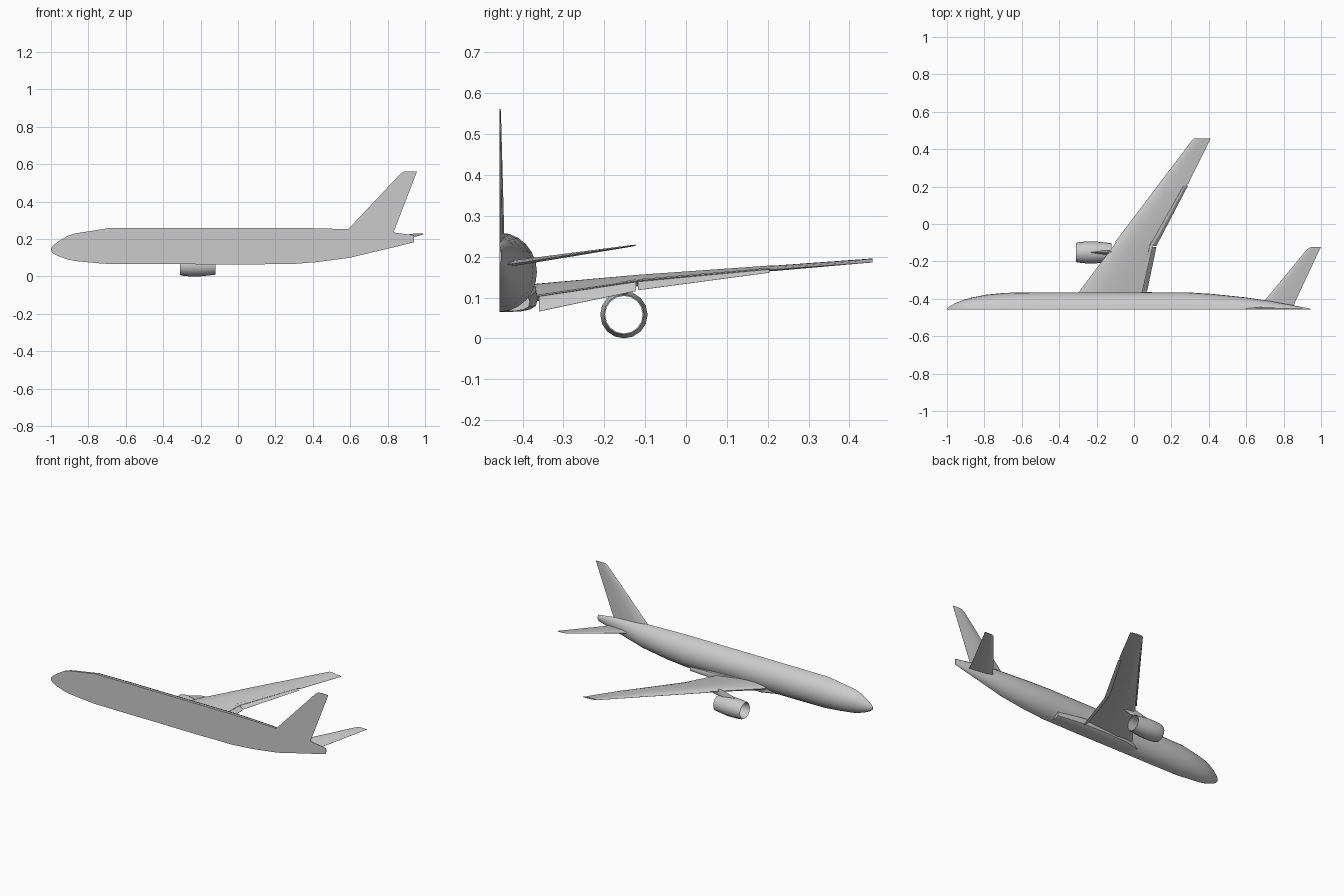
import bpy, bmesh
from math import sin, cos, pi

if "Cube" in bpy.data.objects:
    bpy.data.objects.remove(bpy.data.objects["Cube"])

CUT = -0.457  # plane of symmetry where the half model is sliced

grey = bpy.data.materials.new("light_grey")
grey.use_nodes = True
grey.diffuse_color = (0.6, 0.6, 0.6, 1)
grey.node_tree.nodes["Principled BSDF"].inputs["Base Color"].default_value = (0.6, 0.6, 0.6, 1)


def loft(name, rings, loop=False, angle=30):
    """Skin closed rings of points; cap the ends unless the rings form a loop."""
    bm = bmesh.new()
    rows = [[bm.verts.new(p) for p in ring] for ring in rings]
    n = len(rows[0])
    pairs = list(zip(rows, rows[1:])) + ([(rows[-1], rows[0])] if loop else [])
    for a, b in pairs:
        for i in range(n):
            j = (i + 1) % n
            bm.faces.new((a[i], a[j], b[j], b[i]))
    if not loop:
        bm.faces.new(rows[0])
        bm.faces.new(rows[-1])
    bmesh.ops.recalc_face_normals(bm, faces=bm.faces)
    mesh = bpy.data.meshes.new(name)
    bm.to_mesh(mesh)
    bm.free()
    mesh.materials.append(grey)
    obj = bpy.data.objects.new(name, mesh)
    bpy.context.collection.objects.link(obj)
    bpy.ops.object.select_all(action='DESELECT')
    obj.select_set(True)
    bpy.context.view_layer.objects.active = obj
    bpy.ops.object.shade_smooth_by_angle(angle=angle * pi / 180)
    return obj


def half_ring(x, low, high, width, power=1.0, n=12):
    """Half of a rounded section on the +y side of the cut."""
    mid, h = (low + high) / 2, (high - low) / 2
    ring = []
    for i in range(n + 1):
        s, c = max(sin(pi * i / n), 0), cos(pi * i / n)
        side = abs(c) ** power * (1 if c > 0 else -1)
        ring.append((x, CUT + width * s ** power, mid + h * side))
    return ring


def foil(y, front, back, thick):
    """Wing section between (x, z) of the leading and trailing edges."""
    shape = [(0, 0), (.05, .3), (.18, .52), (.4, .55), (.7, .33), (1, .04),
             (1, -.04), (.7, -.22), (.35, -.45), (.05, -.28)]
    return [(front[0] + (back[0] - front[0]) * t, y,
             front[1] + (back[1] - front[1]) * t + thick * h) for t, h in shape]


# Fuselage: x, underside, top, half width
stations = [(-1, .135, .15, .004), (-.985, .12, .168, .018), (-.955, .106, .19, .034),
            (-.91, .09, .217, .052), (-.87, .082, .23, .063), (-.79, .074, .242, .079),
            (-.69, .066, .258, .089), (-.5, .065, .259, .092), (.28, .065, .259, .092),
            (.42, .076, .257, .083), (.6, .1, .252, .064), (.72, .129, .247, .046),
            (.83, .155, .235, .026), (.94, .182, .22, .005)]
loft("fuselage", [half_ring(*s) for s in stations])

# Boxier fairing around the wing root
fairing = [(-.36, .075, .12, .06), (-.26, .065, .135, .088), (-.1, .064, .145, .094),
           (.08, .064, .13, .094), (.24, .066, .11, .075)]
loft("belly_fairing", [half_ring(*s, power=.65, n=8) for s in fairing])

# Main wing
loft("wing", [foil(-.40, (-.322, .108), (.035, .1), .046),
              foil(-.36, (-.292, .114), (.045, .105), .042),
              foil(-.12, (-.112, .14), (.1, .14), .028),
              foil(.2, (.128, .171), (.272, .169), .014),
              foil(.215, (.139, .172), (.29, .168), .013),
              foil(.457, (.32, .192), (.41, .186), .009)])

# Drooped flaps and a slat line along the wing
loft("inner_flap", [foil(-.36, (.03, .103), (.07, .066), .008),
                    foil(-.122, (.08, .144), (.12, .116), .007)])
loft("outer_flap", [foil(-.118, (.08, .144), (.12, .118), .007),
                    foil(.205, (.262, .172), (.288, .161), .004)])
loft("leading_slat", [foil(-.1, (-.104, .139), (-.065, .151), .007),
                      foil(.455, (.316, .19), (.338, .195), .004)])

# Tailplane
loft("tailplane", [foil(-.45, (.66, .178), (.85, .18), .016),
                   foil(-.42, (.69, .184), (.86, .183), .014),
                   foil(-.135, (.925, .226), (.993, .226), .004),
                   foil(-.124, (.945, .228), (1, .227), .003)])


# Fin, flat on the cut side
def fin_ring(z, front, back, thick):
    return [(front, CUT, z)] + [(front + (back - front) * t, CUT + thick * h, z)
                                for t, h in ((.08, .5), (.35, 1), (.7, .65), (1, .1))] + [(back, CUT, z)]


loft("fin", [fin_ring(.225, .56, .828, .014), fin_ring(.255, .592, .839, .012),
             fin_ring(.548, .868, .952, .004), fin_ring(.562, .89, .957, .003)])

# Hollow engine nacelle: x and radius, out along the skin and back inside
EY, EZ = -.152, .058
wall = [(-.31, .05), (-.3, .054), (-.26, .058), (-.2, .058), (-.12, .049),
        (-.12, .046), (-.2, .047), (-.29, .047)]
loft("engine_nacelle", [[(x, EY + r * cos(2 * pi * i / 16), EZ + r * sin(2 * pi * i / 16))
                         for i in range(16)] for x, r in wall], loop=True)

# Pylon between nacelle and wing
loft("engine_pylon", [[(a, EY, z), ((a + b) / 2, EY + w, z), (b, EY, z), ((a + b) / 2, EY - w, z)]
                      for z, a, b, w in ((.107, -.25, -.1, .01), (.128, -.225, -.03, .01),
                                         (.147, -.15, -.02, .008))])
